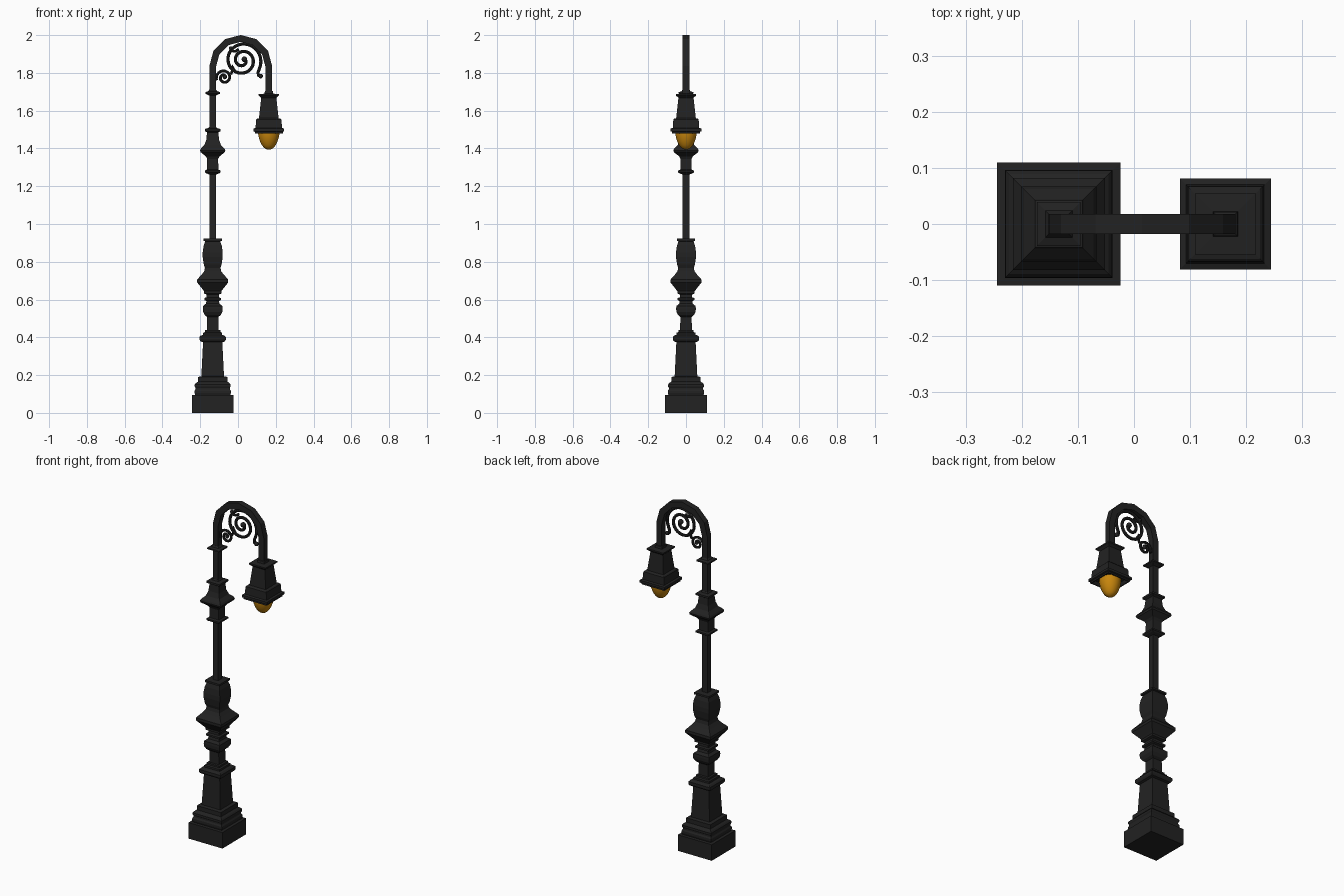
import bpy, bmesh, math
from mathutils import Vector

if "Cube" in bpy.data.objects:
    bpy.data.objects.remove(bpy.data.objects["Cube"])


def material(name, rgb):
    m = bpy.data.materials.new(name)
    m.diffuse_color = (*rgb, 1)
    m.use_nodes = True
    m.node_tree.nodes["Principled BSDF"].inputs["Base Color"].default_value = m.diffuse_color
    return m


IRON = material("black iron", (0.016, 0.016, 0.016))
AMBER = material("amber glass", (0.58, 0.24, 0.004))
POST_X, LAMP_X = -0.134, 0.163


def add_object(name, bm, mat):
    bmesh.ops.recalc_face_normals(bm, faces=bm.faces)
    me = bpy.data.meshes.new(name)
    bm.to_mesh(me)
    bm.free()
    me.materials.append(mat)
    ob = bpy.data.objects.new(name, me)
    bpy.context.collection.objects.link(ob)
    return ob


def skin(bm, rings):
    """Join rings of vertices and cap both ends."""
    n = len(rings[0])
    for a, b in zip(rings, rings[1:]):
        for i in range(n):
            j = (i + 1) % n
            bm.faces.new((a[i], a[j], b[j], b[i]))
    bm.faces.new(rings[0])
    bm.faces.new(rings[-1])


def lathe(name, cx, profile, mat, sides=4):
    """Profile of (half width, height) turned into a square or round column."""
    bm = bmesh.new()
    k = math.sqrt(2) if sides == 4 else 1
    rings = []
    for r, z in profile:
        rings.append([bm.verts.new((cx + k * r * math.cos(math.tau * (i + .5) / sides),
                                    k * r * math.sin(math.tau * (i + .5) / sides), z))
                      for i in range(sides)])
    skin(bm, rings)
    return add_object(name, bm, mat)


# Stepped plinth and tapered pedestal
lathe("base", POST_X, [
    (.110, 0), (.110, .094), (.093, .095), (.096, .105), (.096, .117), (.091, .125),
    (.091, .133), (.095, .140), (.095, .150), (.089, .158), (.078, .165), (.078, .190),
    (.060, .194), (.051, .374), (.064, .378), (.070, .388), (.070, .402), (.062, .410),
    (.050, .413), (.050, .424), (.041, .428), (.041, .438), (.031, .440)], IRON)

# Turned middle with collars, diamond and vase
lathe("baluster", POST_X, [
    (.031, .437), (.030, .508), (.042, .518), (.051, .535), (.052, .552), (.051, .566),
    (.036, .578), (.033, .592), (.044, .597), (.044, .608), (.033, .612), (.033, .627),
    (.046, .632), (.046, .644), (.054, .655), (.082, .690), (.082, .706), (.058, .733),
    (.045, .750), (.041, .768), (.047, .785), (.053, .825), (.053, .850), (.048, .885),
    (.040, .908), (.048, .911), (.048, .922), (.018, .924)], IRON)

# Upper ornament and small collar
lathe("upper_ornament", POST_X, [
    (.018, 1.262), (.034, 1.268), (.042, 1.274), (.042, 1.283), (.030, 1.288),
    (.029, 1.345), (.036, 1.358), (.064, 1.380), (.067, 1.390), (.062, 1.400),
    (.044, 1.418), (.034, 1.445), (.030, 1.485), (.042, 1.492), (.042, 1.503),
    (.022, 1.508), (.018, 1.515)], IRON)
lathe("upper_collar", POST_X, [
    (.018, 1.680), (.030, 1.686), (.039, 1.690), (.039, 1.698), (.024, 1.703),
    (.018, 1.712)], IRON)

# Square pole with arched neck
R, H, SPRING = (LAMP_X - POST_X) / 2, .0175, 1.834
MID = (LAMP_X + POST_X) / 2
path = [Vector((POST_X, .90))]
for i in range(7):
    a = math.pi * (1 - i / 6)
    path.append(Vector((MID + R * math.cos(a), SPRING + R * math.sin(a))))
path.append(Vector((LAMP_X, 1.68)))
bm = bmesh.new()
rings = []
for i, p in enumerate(path):
    d0 = (p - path[max(i - 1, 0)]).normalized()
    d1 = (path[min(i + 1, len(path) - 1)] - p).normalized()
    t = (d0 + d1).normalized()
    ref = d1 if d1.length else d0
    n = Vector((-t.y, t.x)) * H / max(t.dot(ref), .5)
    rings.append([bm.verts.new((p.x + s * n.x, y, p.y + s * n.y))
                  for s, y in ((1, -H), (1, H), (-1, H), (-1, -H))])
skin(bm, rings)
add_object("pole_and_arch", bm, IRON)

# Lantern housing, hollow underneath
lathe("lantern_housing", LAMP_X, [
    (.058, 1.495), (.068, 1.480), (.074, 1.480), (.074, 1.488), (.081, 1.491),
    (.081, 1.505), (.070, 1.509), (.067, 1.553), (.062, 1.558), (.052, 1.560),
    (.040, 1.668), (.046, 1.674), (.054, 1.680), (.054, 1.688), (.022, 1.690),
    (.021, 1.703), (.017, 1.705)], IRON)

# Amber bulb
bulb = lathe("bulb", LAMP_X, [
    (.004, 1.394), (.016, 1.397), (.027, 1.405), (.037, 1.418), (.046, 1.436),
    (.053, 1.456), (.057, 1.478), (.057, 1.497)], AMBER, 24)
for f in bulb.data.polygons:
    f.use_smooth = len(f.vertices) == 4


# Scrollwork under the arch
def spiral(cx, cz, r0, r1, a0, a1, n):
    return [(cx + (r0 + (r1 - r0) * i / n) * math.cos(math.radians(a0 + (a1 - a0) * i / n)),
             cz + (r0 + (r1 - r0) * i / n) * math.sin(math.radians(a0 + (a1 - a0) * i / n)))
            for i in range(n + 1)]


def rod(name, pts, radius):
    cu = bpy.data.curves.new(name, 'CURVE')
    cu.dimensions = '3D'
    cu.bevel_depth = radius
    cu.bevel_resolution = 2
    cu.use_fill_caps = True
    sp = cu.splines.new('POLY')
    sp.points.add(len(pts) - 1)
    for q, (x, z) in zip(sp.points, pts):
        q.co = (x, 0, z, 1)
    cu.materials.append(IRON)
    ob = bpy.data.objects.new(name, cu)
    bpy.context.collection.objects.link(ob)
    bpy.ops.object.select_all(action='DESELECT')
    ob.select_set(True)
    bpy.context.view_layer.objects.active = ob
    bpy.ops.object.convert(target='MESH')
    bpy.ops.object.shade_smooth_by_angle()


def knob(name, x, z, r):
    bm = bmesh.new()
    bmesh.ops.create_uvsphere(bm, u_segments=12, v_segments=8, radius=r)
    bmesh.ops.translate(bm, verts=bm.verts, vec=(x, 0, z))
    for f in bm.faces:
        f.smooth = True
    add_object(name, bm, IRON)


rod("large_scroll", [(.122, 1.782), (.108, 1.787), (.106, 1.803)]
    + spiral(.024, 1.866, .100, .014, -28, 750, 64), .0085)
rod("small_scroll", spiral(-.074, 1.775, .010, .042, -330, 200, 40), .0075)
rod("scroll_link", [(-.038, 1.792), (-.030, 1.812), (-.030, 1.84), (-.044, 1.87)][:3]
    + [(-.010, 1.800)], .007)
rod("scroll_hook", [(-.040, 1.932), (-.030, 1.916), (-.012, 1.915), (.004, 1.926)], .0075)
knob("large_scroll_eye", .034, 1.872, .015)
knob("small_scroll_eye", -.070, 1.777, .011)
knob("lower_knob", .120, 1.783, .012)
knob("hook_knob", -.038, 1.930, .011)
